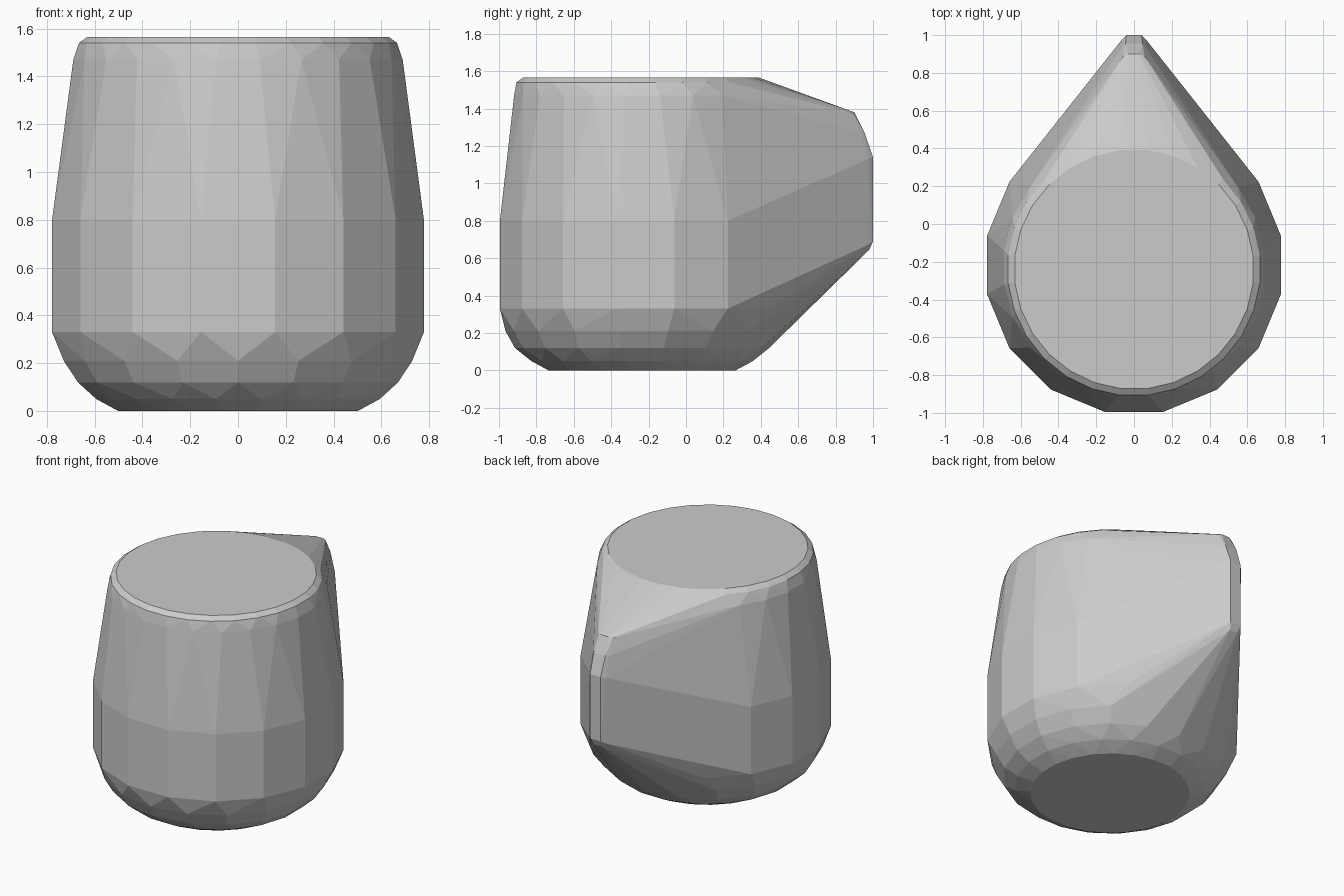
import bpy, bmesh, math

if "Cube" in bpy.data.objects:
    bpy.data.objects.remove(bpy.data.objects["Cube"])

CY = -0.225
bm = bmesh.new()

# Faceted cup rings: height, corner radius, sides, centre y
rings = [
    (0.0, 0.505, 24, -0.235),
    (0.05, 0.60, 20, -0.235),
    (0.12, 0.68, 18, -0.235),
    (0.21, 0.74, 18, -0.225),
    (0.33, 0.793, 16, -0.217),
    (0.80, 0.793, 16, -0.217),
    (1.47, 0.695, 24, -0.23),
    (1.54, 0.67, 28, -0.24),
    (1.565, 0.635, 28, -0.24),
]
for z, r, n, cy in rings:
    for i in range(n):
        a = 2 * math.pi * (i + 0.5) / n
        bm.verts.new((r * math.cos(a), cy + r * math.sin(a), z))

# Narrow rear ridge: half width, y, z, mirrored in x
ridge = [
    (0.03, 0.98, 0.645), (0.065, 0.97, 0.67), (0.04, 1.0, 0.69),
    (0.04, 1.0, 1.14), (0.065, 0.975, 1.13), (0.045, 0.955, 1.27),
    (0.062, 0.935, 1.27), (0.03, 0.90, 1.38), (0.055, 0.89, 1.375),
]
for x, y, z in ridge:
    for s in (-1, 1):
        bm.verts.new((s * x, y, z))

# Wrap cup and ridge in one convex shell
res = bmesh.ops.convex_hull(bm, input=bm.verts[:])
loose = [v for v in bm.verts if not v.link_faces]
bmesh.ops.delete(bm, geom=loose, context='VERTS')
bmesh.ops.dissolve_limit(bm, angle_limit=math.radians(1), verts=bm.verts[:], edges=bm.edges[:])
bmesh.ops.recalc_face_normals(bm, faces=bm.faces[:])

mesh = bpy.data.meshes.new("cup_shell")
bm.to_mesh(mesh)
bm.free()
obj = bpy.data.objects.new("cup_shell", mesh)
bpy.context.collection.objects.link(obj)
